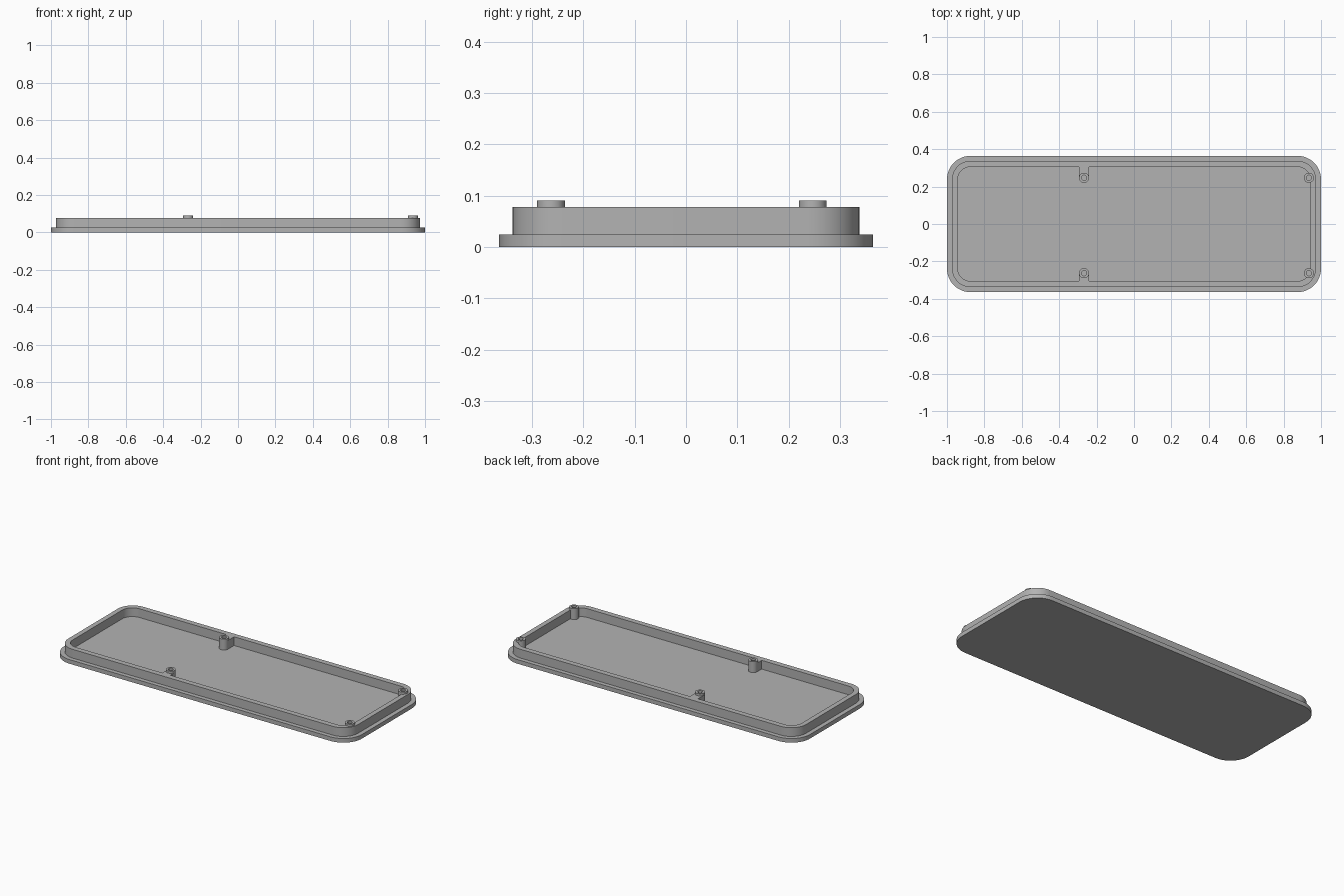
import bpy, bmesh, math

if "Cube" in bpy.data.objects:
    bpy.data.objects.remove(bpy.data.objects["Cube"])

grey = bpy.data.materials.new("plain_grey")
grey.diffuse_color = (0.45, 0.45, 0.45, 1)
grey.use_nodes = True
grey.node_tree.nodes["Principled BSDF"].inputs["Base Color"].default_value = grey.diffuse_color


def outline(hx, hy, r, n=12):
    """Rounded rectangle, counter-clockwise."""
    pts = []
    for k, (sx, sy) in enumerate([(1, 1), (-1, 1), (-1, -1), (1, -1)]):
        for i in range(n + 1):
            a = math.pi / 2 * (k + i / n)
            pts.append((sx * (hx - r) + r * math.cos(a), sy * (hy - r) + r * math.sin(a)))
    return pts


def loft(name, rings):
    """Skin a stack of (outline, z) rings and cap both ends."""
    bm = bmesh.new()
    loops = [[bm.verts.new((x, y, z)) for x, y in pts] for pts, z in rings]
    for a, b in zip(loops, loops[1:]):
        for i in range(len(a)):
            j = (i + 1) % len(a)
            bm.faces.new((a[i], a[j], b[j], b[i]))
    bm.faces.new(loops[0][::-1])
    bm.faces.new(loops[-1])
    bmesh.ops.recalc_face_normals(bm, faces=bm.faces)
    me = bpy.data.meshes.new(name)
    bm.to_mesh(me)
    bm.free()
    me.materials.append(grey)
    ob = bpy.data.objects.new(name, me)
    bpy.context.collection.objects.link(ob)
    return ob


def circle(cx, cy, r, n=32):
    return [(cx + r * math.cos(2 * math.pi * i / n), cy + r * math.sin(2 * math.pi * i / n))
            for i in range(n)]


def combine(target, other, operation):
    mod = target.modifiers.new(other.name, 'BOOLEAN')
    mod.object, mod.operation, mod.solver = other, operation, 'EXACT'
    bpy.context.view_layer.objects.active = target
    bpy.ops.object.modifier_apply(modifier=mod.name)
    bpy.data.objects.remove(other)


FLOOR, RIM, POST = 0.025, 0.078, 0.091

# Flanged lid with raised rim and recessed floor
base, rim = outline(1, 0.364, 0.125), outline(0.973, 0.338, 0.10)
inner = outline(0.943, 0.305, 0.068)
lid = loft("lid", [(base, 0), (base, FLOOR), (rim, FLOOR), (rim, RIM), (inner, RIM), (inner, FLOOR)])

# Hollow screw posts; the left pair is joined to the rim by webs
for x in (-0.267, 0.935):
    for y, wall in ((0.247, 0.315), (-0.263, -0.315)):
        if x < 0:
            lo, hi = sorted((y, wall))
            web = [(x - 0.027, lo), (x + 0.027, lo), (x + 0.027, hi), (x - 0.027, hi)]
            combine(lid, loft("web", [(web, 0.015), (web, RIM)]), 'UNION')
        post = circle(x, y, 0.027)
        combine(lid, loft("post", [(post, 0.015), (post, POST)]), 'UNION')
        hole = circle(x, y, 0.014)
        combine(lid, loft("hole", [(hole, FLOOR + 0.002), (hole, 0.12)]), 'DIFFERENCE')

# Smooth the rounded walls, keep the rims crisp
lid.select_set(True)
bpy.context.view_layer.objects.active = lid
bpy.ops.object.shade_smooth_by_angle(angle=math.radians(30))
